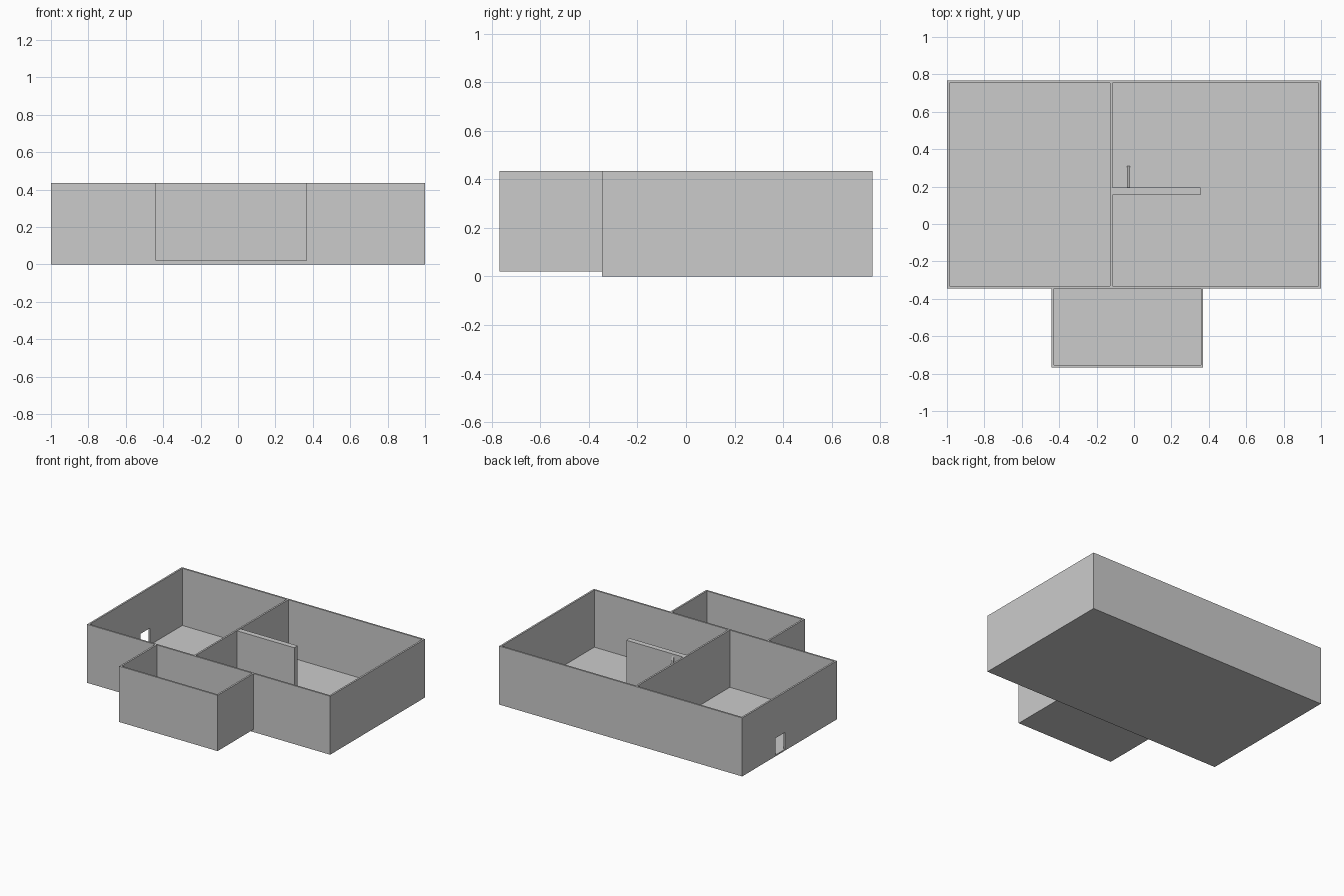
import bpy, bmesh

if "Cube" in bpy.data.objects:
    bpy.data.objects.remove(bpy.data.objects["Cube"])

T = 0.013      # wall thickness
H = 0.435      # wall top
F = 0.01       # floor thickness


def mesh_object(name, bm):
    bmesh.ops.recalc_face_normals(bm, faces=bm.faces)
    me = bpy.data.meshes.new(name)
    bm.to_mesh(me)
    bm.free()
    ob = bpy.data.objects.new(name, me)
    bpy.context.collection.objects.link(ob)
    return ob


def prism(name, profile, axis, a, b):
    """Extrude a 2D profile along an axis from a to b."""
    bm = bmesh.new()
    verts = []
    for p in profile:
        co = list(p)
        co.insert(axis, a)
        verts.append(bm.verts.new(co))
    face = bm.faces.new(verts)
    new = bmesh.ops.extrude_face_region(bm, geom=[face])["geom"]
    shift = [0, 0, 0]
    shift[axis] = b - a
    bmesh.ops.translate(bm, vec=shift, verts=[v for v in new if isinstance(v, bmesh.types.BMVert)])
    return mesh_object(name, bm)


def box(name, x0, x1, y0, y1, z0, z1):
    return prism(name, [(x0, y0), (x1, y0), (x1, y1), (x0, y1)], 2, z0, z1)


# Main hall
X0, X1, Y0, Y1 = -1.0, 1.0, -0.345, 0.768
box("main_floor", X0, X1, Y0, Y1, 0, F)
box("back_wall", X0 + T, X1 - T, Y1 - T, Y1, F, H)
box("front_wall", X0 + T, X1 - T, Y0, Y0 + T, F, H)
box("right_wall", X1 - T, X1, Y0, Y1, F, H)

# Left wall with a doorway, as one notched profile
D0, D1, DZ = 0.265, 0.375, 0.135
prism("left_wall", [(Y0, F), (D0, F), (D0, DZ), (D1, DZ), (D1, F), (Y1, F), (Y1, H), (Y0, H)],
      0, X0, X0 + T)

# Interior partitions
box("room_divider", -0.128, -0.115, Y0 + T, Y1 - T, F, H)
box("thick_screen_wall", -0.115, 0.355, 0.155, 0.195, F, H - 0.003)

# Sloping brace against the screen wall
prism("screen_brace", [(0.195, F), (0.31, F), (0.195, 0.415)], 0, -0.037, -0.021)

# Front annex, raised slightly
AX0, AX1, AY0, AZ = -0.44, 0.37, -0.768, 0.02
box("annex_floor", AX0, AX1, AY0, Y0, AZ, AZ + F)
box("annex_front_wall", AX0, AX1, AY0, AY0 + T, AZ + F, H)
box("annex_left_wall", AX0, AX0 + T, AY0 + T, Y0, AZ + F, H)
box("annex_right_wall", AX1 - T, AX1, AY0 + T, Y0, AZ + F, H)
